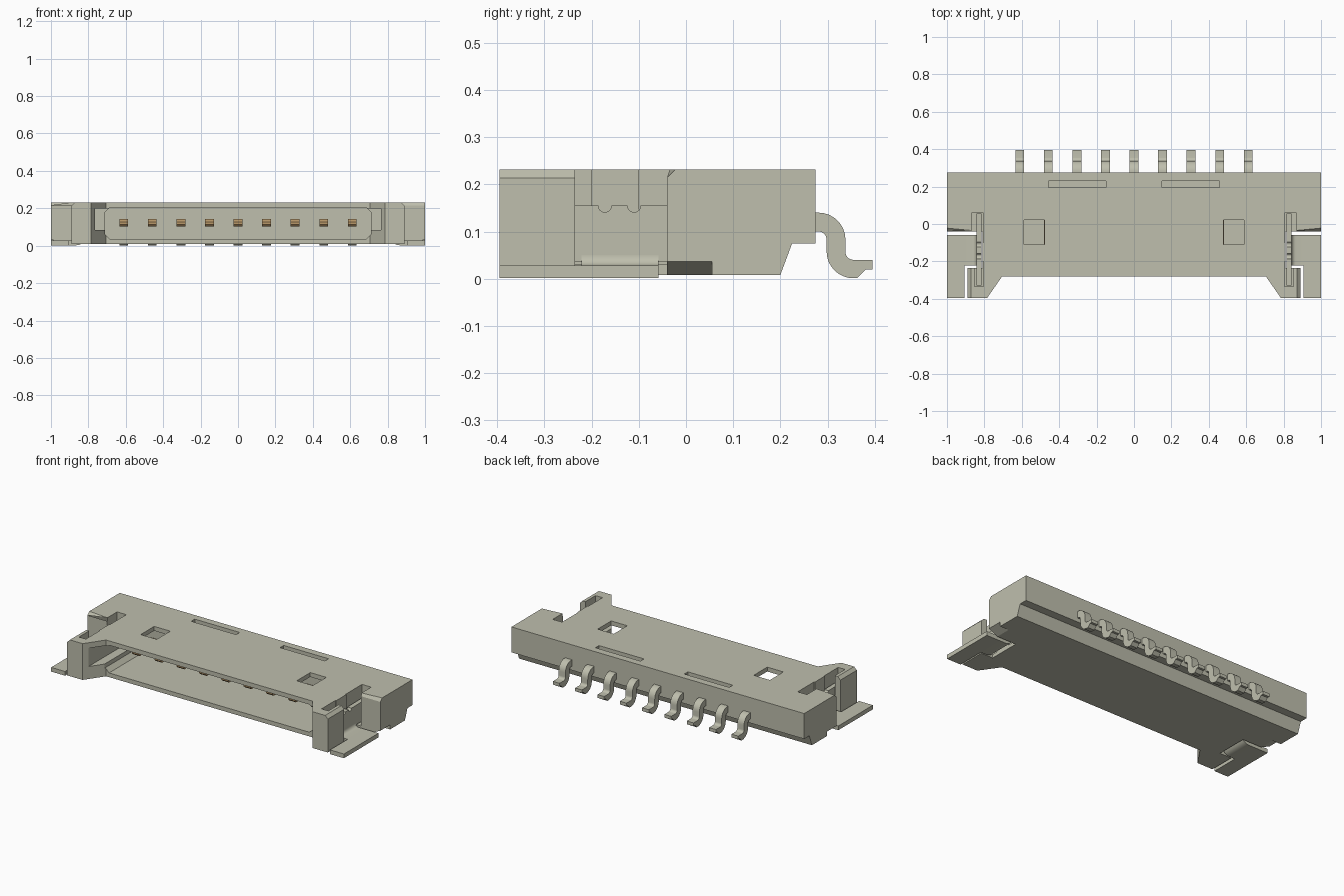
import bpy, bmesh, math
from mathutils import Vector

if "Cube" in bpy.data.objects:
    bpy.data.objects.remove(bpy.data.objects["Cube"])


def material(name, rgb):
    m = bpy.data.materials.new(name)
    m.use_nodes = True
    m.diffuse_color = (*rgb, 1)
    m.node_tree.nodes["Principled BSDF"].inputs["Base Color"].default_value = (*rgb, 1)
    return m


GREY = material("warm_grey", (0.52, 0.52, 0.42))
GOLD = material("gold_tan", (0.48, 0.31, 0.14))


def prism(name, pts, axis, lo, hi, mat=GREY):
    """Extrude a 2D outline along an axis; the outline uses the other two axes in order."""
    def place(p, d):
        a, b = p
        return Vector({"x": (d, a, b), "y": (a, d, b), "z": (a, b, d)}[axis])
    bm = bmesh.new()
    low = [bm.verts.new(place(p, lo)) for p in pts]
    high = [bm.verts.new(place(p, hi)) for p in pts]
    bm.faces.new(low)
    bm.faces.new(high[::-1])
    n = len(pts)
    for i in range(n):
        j = (i + 1) % n
        bm.faces.new((low[i], high[i], high[j], low[j]))
    bmesh.ops.recalc_face_normals(bm, faces=bm.faces)
    me = bpy.data.meshes.new(name)
    bm.to_mesh(me)
    bm.free()
    me.materials.append(mat)
    ob = bpy.data.objects.new(name, me)
    bpy.context.collection.objects.link(ob)
    return ob


def box(name, x, y, z, mat=GREY):
    x0, x1 = sorted(x)
    return prism(name, [(x0, y[0]), (x1, y[0]), (x1, y[1]), (x0, y[1])], "z", z[0], z[1], mat)


def cut(ob, cutter):
    mod = ob.modifiers.new("cut", "BOOLEAN")
    mod.operation = "DIFFERENCE"
    mod.solver = "EXACT"
    mod.object = cutter
    bpy.context.view_layer.objects.active = ob
    bpy.ops.object.modifier_apply(modifier=mod.name)
    bpy.data.objects.remove(cutter)


def arc(cx, cy, r, a0, a1, n=8):
    return [(cx + r * math.cos(math.radians(a0 + (a1 - a0) * i / n)),
             cy + r * math.sin(math.radians(a0 + (a1 - a0) * i / n))) for i in range(n + 1)]


def smooth(ob):
    bpy.ops.object.select_all(action="DESELECT")
    ob.select_set(True)
    bpy.context.view_layer.objects.active = ob
    bpy.ops.object.shade_smooth_by_angle(angle=math.radians(30))


BOTTOM, TOP = 0.008, 0.232

# Housing: symmetric plan outline with front ears and rear wings
half = [(0.705, -0.28), (0.785, -0.395), (0.89, -0.395), (0.89, -0.235),
        (0.81, -0.235), (0.81, -0.04), (1.0, -0.04), (1.0, 0.275)]
housing = prism("housing", half + [(-x, y) for x, y in reversed(half)], "z", BOTTOM, TOP)

# Chamfers on the ear outer edges and wing front edges
bm = bmesh.new()
bm.from_mesh(housing.data)
edges = []
for e in bm.edges:
    a, b = (v.co for v in e.verts)
    if min(a.z, b.z) > TOP - 0.001:
        ear = all(abs(abs(c.x) - 0.89) < 1e-4 for c in (a, b))
        wing = all(abs(c.y + 0.04) < 1e-4 for c in (a, b))
        if ear or wing:
            edges.append(e)
bmesh.ops.bevel(bm, geom=edges, offset=0.018, segments=1, affect="EDGES")
bm.to_mesh(housing.data)
bm.free()

# Front cavity with clipped corners
c = [(0.71, 0.06), (0.71, 0.18), (0.685, 0.205), (-0.685, 0.205),
     (-0.71, 0.18), (-0.71, 0.06), (-0.685, 0.034), (0.685, 0.034)]
cut(housing, prism("cavity_cutter", c, "y", -0.5, 0.05))

# Sloped step under the rear edge
step = [(0.2, -0.05), (0.2, BOTTOM), (0.225, 0.075), (0.35, 0.075), (0.35, -0.05)]
cut(housing, prism("rear_step_cutter", step, "x", -1.1, 1.1))

for s in (1, -1):
    # Key notch beside the cavity
    cut(housing, box("notch_cutter", (0.65 * s, 0.765 * s), (-0.5, 0.0), (0.085, 0.198)))
    # Roof window and shallow roof slot
    cut(housing, box("window_cutter", (0.478 * s, 0.588 * s), (-0.11, 0.022), (0.15, 0.3)))
    cut(housing, box("slot_cutter", (0.15 * s, 0.457 * s), (0.196, 0.231), (0.21, 0.3)))
    # Clip slots in the wing and the ear
    cut(housing, box("wing_slot_cutter", (0.805 * s, 0.868 * s), (-0.1, 0.06), (0.03, 0.3)))
    cut(housing, box("ear_slot_cutter", (0.805 * s, 0.852 * s), (-0.335, -0.2), (0.03, 0.3)))
    # Chamfer under the wing
    wedge = [(0.94 * s, -0.02), (1.05 * s, -0.02), (1.05 * s, 0.036),
             (1.0 * s, 0.036), (0.94 * s, BOTTOM)]
    cut(housing, prism("wing_chamfer_cutter", wedge, "y", -0.1, 0.055))

# Solder clips: slotted upright plate, bent foot and flat tab
for s, side in ((1, "left"), (-1, "right")):
    plate = [(-0.33, 0.035), (0.055, 0.035), (0.055, 0.157)]
    for cy in (-0.11, -0.172):
        plate += arc(cy, 0.155, 0.014, 0, -180, 8)
    plate += [(-0.33, 0.157)]
    x0, x1 = sorted((0.815 * s, 0.843 * s))
    prism(side + "_clip_plate", plate, "x", x0, x1)
    bend = [(0.843, 0.07)] + arc(0.865, 0.05, 0.022, 180, 270, 5) + [(0.91, 0.028), (0.91, 0.002)]
    bend += arc(0.865, 0.052, 0.05, 270, 180, 5) + [(0.815, 0.07)]
    smooth(prism(side + "_clip_bend", [(x * s, z) for x, z in bend], "y", -0.222, -0.058))
    box(side + "_solder_tab", (0.905 * s, 1.0 * s), (-0.395, -0.058), (0.002, 0.028))

# Nine contacts: gold blade inside, S-shaped solder leg behind
leg = [(0.25, 0.14)] + arc(0.281, 0.083, 0.057, 90, 0) + arc(0.355, 0.057, 0.017, 180, 270)
leg += [(0.395, 0.04), (0.395, 0.02), (0.381, 0.02), (0.363, 0.001)]
leg += arc(0.355, 0.058, 0.057, 270, 180) + arc(0.281, 0.083, 0.017, 0, 90) + [(0.25, 0.1)]
blade = [(-0.13, 0.113), (-0.12, 0.103), (0.06, 0.103), (0.06, 0.142), (-0.115, 0.142), (-0.13, 0.128)]
for i in range(9):
    x = (i - 4) * 0.1525
    smooth(prism(f"solder_leg_{i + 1}", leg, "x", x - 0.023, x + 0.023))
    prism(f"contact_blade_{i + 1}", blade, "x", x - 0.023, x + 0.023, GOLD)
